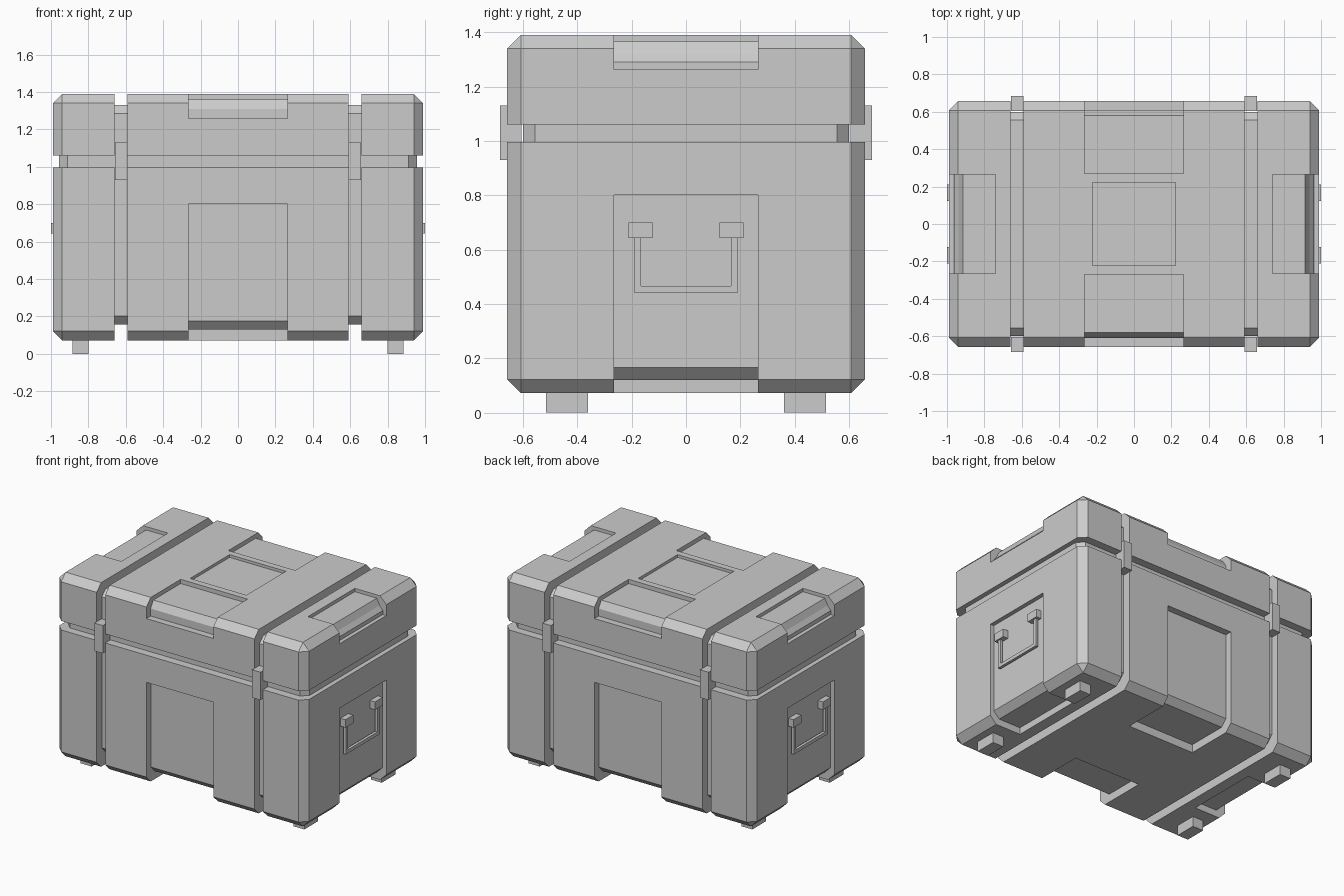
import bpy, bmesh
from mathutils import Vector

if "Cube" in bpy.data.objects:
    bpy.data.objects.remove(bpy.data.objects["Cube"])


def make_object(name, bm):
    bmesh.ops.recalc_face_normals(bm, faces=bm.faces)
    mesh = bpy.data.meshes.new(name)
    bm.to_mesh(mesh)
    bm.free()
    ob = bpy.data.objects.new(name, mesh)
    bpy.context.collection.objects.link(ob)
    return ob


def box(name, lo, hi, chamfer=0, square_z=None):
    """Box between two corners; edges lying at height square_z stay square."""
    bm = bmesh.new()
    bmesh.ops.create_cube(bm, size=1)
    lo, hi = Vector(lo), Vector(hi)
    for v in bm.verts:
        v.co = Vector([(lo[i] + hi[i]) / 2 + v.co[i] * (hi[i] - lo[i]) for i in range(3)])
    if chamfer:
        edges = [e for e in bm.edges if square_z is None
                 or any(abs(v.co.z - square_z) > 1e-4 for v in e.verts)]
        bmesh.ops.bevel(bm, geom=edges, offset=chamfer, segments=1, affect='EDGES')
    return make_object(name, bm)


def prism(name, profile, half, axis, sign=1):
    """Extrude an (outward, z) profile facing along x or y, on either side."""
    bm = bmesh.new()

    def point(u, z, w):
        return (sign * u, w, z) if axis == 'x' else (w, sign * u, z)
    rings = [[bm.verts.new(point(u, z, w)) for u, z in profile] for w in (-half, half)]
    bm.faces.new(rings[0])
    bm.faces.new(rings[1][::-1])
    n = len(profile)
    for i in range(n):
        j = (i + 1) % n
        bm.faces.new((rings[0][i], rings[0][j], rings[1][j], rings[1][i]))
    return make_object(name, bm)


def cut(target, cutter):
    mod = target.modifiers.new("cut", 'BOOLEAN')
    mod.operation = 'DIFFERENCE'
    mod.solver = 'EXACT'
    mod.object = cutter
    bpy.context.view_layer.objects.active = target
    bpy.ops.object.modifier_apply(modifier=mod.name)
    bpy.data.objects.remove(cutter)


# Inner core, visible in the strap grooves and the lid gap
box("inner_core", (-.957, -.6, .158), (.957, .6, 1.33), .045)

# Outer shells
body = box("case_body", (-.99, -.658, .072), (.99, .658, .995), .05, .995)
lid = box("case_lid", (-.99, -.658, 1.06), (.99, .658, 1.39), .05, 1.06)

# Recesses wrapping over the edges: (inner start, profile) for ends and long sides
body_front = [(.27, 0), (.27, .13), (.565, .13), (.608, .175), (.608, .8), (.8, .8), (.8, 0)]
body_end = [(.74, 0), (.74, .12), (.915, .12), (.96, .165), (.96, .8), (1.2, .8), (1.2, 0)]
lid_front = [(.27, 1.5), (.27, 1.36), (.58, 1.36), (.61, 1.31), (.61, 1.257), (.8, 1.257), (.8, 1.5)]
lid_end = [(.74, 1.5), (.74, 1.366), (.914, 1.366), (.937, 1.32), (.962, 1.29),
           (.962, 1.262), (1.2, 1.262), (1.2, 1.5)]
for s in (-1, 1):
    for shell, front, end in ((body, body_front, body_end), (lid, lid_front, lid_end)):
        cut(shell, prism("cutter", front, .265, 'y', s))
        cut(shell, prism("cutter", end, .265, 'x', s))
        # Strap groove
        cut(shell, box("cutter", (s * .625 - .034, -1, -.5), (s * .625 + .034, 1, 2)))

# Square panel in the lid top
cut(lid, box("cutter", (-.223, -.223, 1.37), (.223, .223, 1.5)))

for sx in (-1, 1):
    side = "right" if sx > 0 else "left"
    for sy in (-1, 1):
        end = "back" if sy > 0 else "front"
        # Latches bridging the lid gap
        x, y = sx * .625, sy * .645
        box(f"latch_{end}_{side}", (x - .033, y - .04, .93), (x + .033, y + .04, 1.13))
        # Feet
        x, y = sx * .843, sy * .438
        box(f"foot_{end}_{side}", (x - .043, y - .077, 0), (x + .043, y + .077, .08))
        # Handle brackets
        x, y = sx * .977, sy * .167
        box(f"handle_bracket_{end}_{side}", (x - .023, y - .044, .643), (x + .023, y + .044, .7))

    # U-shaped carrying handle
    bm = bmesh.new()
    outer = [(-.19, .66), (-.19, .44), (.19, .44), (.19, .66)]
    inner = [(-.166, .66), (-.166, .465), (.166, .465), (.166, .66)]
    vo = [bm.verts.new((sx * .968, y, z)) for y, z in outer]
    vi = [bm.verts.new((sx * .968, y, z)) for y, z in inner]
    faces = [bm.faces.new((vo[i], vo[i + 1], vi[i + 1], vi[i])) for i in range(3)]
    ext = bmesh.ops.extrude_face_region(bm, geom=faces, use_keep_orig=True)
    moved = [g for g in ext["geom"] if isinstance(g, bmesh.types.BMVert)]
    bmesh.ops.translate(bm, verts=moved, vec=(sx * .02, 0, 0))
    make_object(f"handle_{side}", bm)
